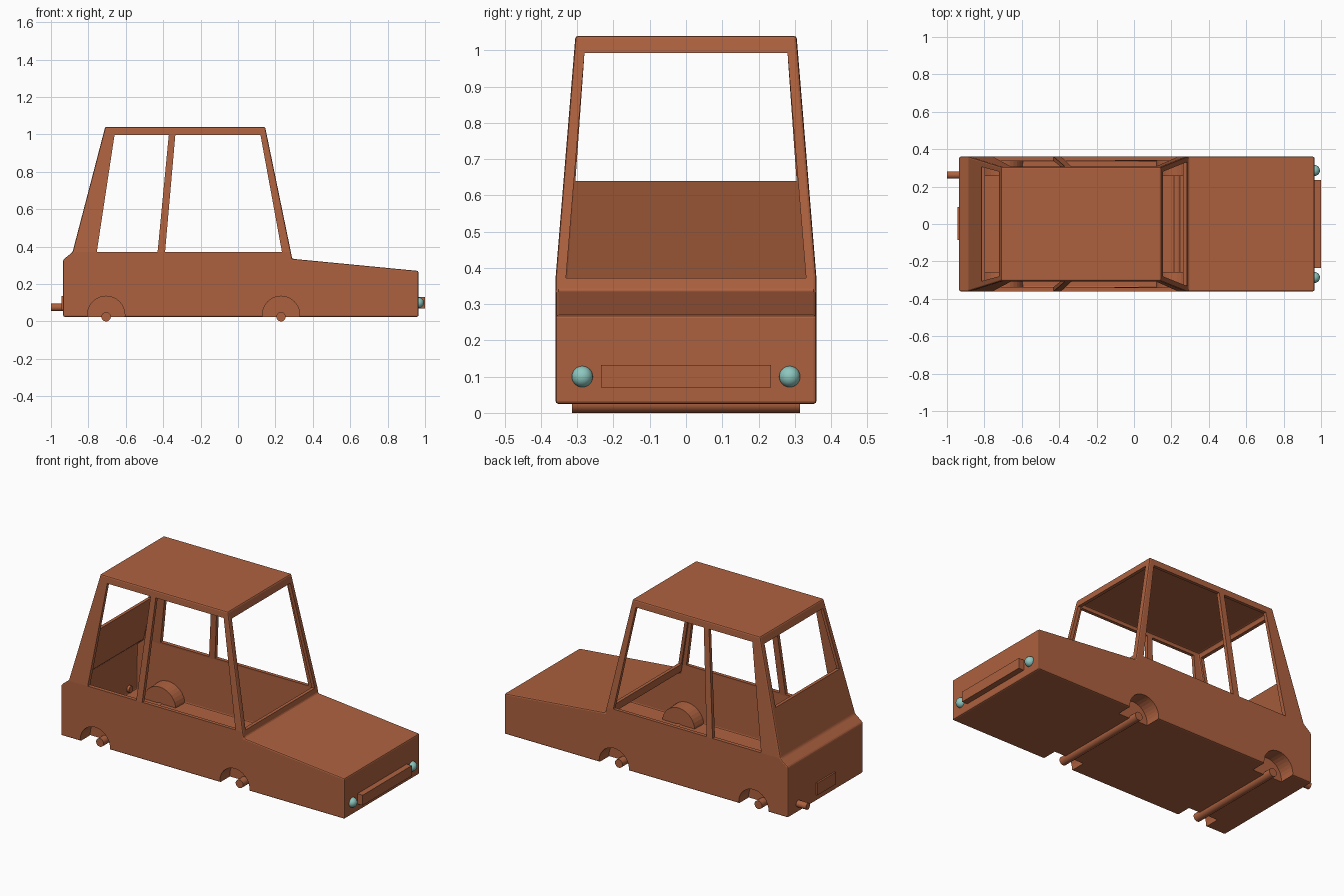
import bpy, bmesh, math
from mathutils import Vector

if "Cube" in bpy.data.objects:
    bpy.data.objects.remove(bpy.data.objects["Cube"])


def material(name, color):
    m = bpy.data.materials.new(name)
    m.diffuse_color = color
    m.use_nodes = True
    m.node_tree.nodes["Principled BSDF"].inputs["Base Color"].default_value = m.diffuse_color
    return m


PAINT = material("brown", (0.42, 0.12, 0.05, 1))
GLASS = material("teal", (0.27, 0.57, 0.52, 1))


def finish(name, bm, mat=PAINT):
    bmesh.ops.recalc_face_normals(bm, faces=bm.faces)
    me = bpy.data.meshes.new(name)
    bm.to_mesh(me)
    bm.free()
    me.materials.append(mat)
    ob = bpy.data.objects.new(name, me)
    bpy.context.collection.objects.link(ob)
    return ob


def prism(name, loop, offset):
    """Extrude a closed 3D loop by an offset vector."""
    bm = bmesh.new()
    a = [bm.verts.new(p) for p in loop]
    b = [bm.verts.new(Vector(p) + Vector(offset)) for p in loop]
    bm.faces.new(a)
    bm.faces.new(b)
    for i in range(len(a)):
        j = (i + 1) % len(a)
        bm.faces.new((a[i], a[j], b[j], b[i]))
    return finish(name, bm)


def box(name, x, y, z):
    return prism(name, [(x[0], y[0], z[0]), (x[1], y[0], z[0]), (x[1], y[0], z[1]), (x[0], y[0], z[1])],
                 (0, y[1] - y[0], 0))


def rod(name, loc, r, length, rot, segs=32):
    bpy.ops.mesh.primitive_cylinder_add(vertices=segs, radius=r, depth=length, location=loc, rotation=rot)
    ob = bpy.context.object
    ob.name = name
    ob.data.materials.append(PAINT)
    bpy.ops.object.shade_smooth_by_angle()
    return ob


# body shell: side profile with tapered cabin
BELT, ROOF = 0.37, 1.04
profile = [(-0.935, 0.025), (-0.935, 0.33), (-0.885, BELT), (-0.71, ROOF), (0.145, ROOF),
           (0.283, BELT), (0.29, 0.335), (0.965, 0.27), (0.965, 0.025)]


def half_width(z):
    return 0.36 - 0.055 * max(0, z - BELT) / (ROOF - BELT)


bm = bmesh.new()
sides = [[bm.verts.new((x, s * half_width(z), z)) for x, z in profile] for s in (-1, 1)]
for v in sides:
    bm.faces.new(v[2:6])
    bm.faces.new(v[:3] + v[5:])
for i in range(len(profile)):
    j = (i + 1) % len(profile)
    bm.faces.new((sides[0][i], sides[0][j], sides[1][j], sides[1][i]))
body = finish("car_body", bm)
sol = body.modifiers.new("wall", 'SOLIDIFY')
sol.thickness, sol.offset = 0.02, -1
sol.use_even_offset = True
bev = body.modifiers.new("soft_edges", 'BEVEL')
bev.width, bev.segments = 0.008, 2

# window openings
cutters = []
side_windows = [[(-0.755, 0.371), (-0.43, 0.371), (-0.37, 0.998), (-0.66, 0.998)],
                [(-0.39, 0.371), (0.235, 0.371), (0.12, 0.998), (-0.335, 0.998)]]
for w in side_windows:
    cutters.append(prism("window_cutter", [(x, -0.6, z) for x, z in w], (0, 1.2, 0)))
for x, dx, z0, w0 in ((0.08, 0.4, 0.372, 0.331), (-1.1, 0.5, 0.64, 0.305)):
    cutters.append(prism("screen_cutter", [(x, -w0, z0), (x, w0, z0), (x, 0.28, 0.993), (x, -0.28, 0.993)],
                         (dx, 0, 0)))

# wheel arches, their inner wells, and axles
WZ, WR = 0.035, 0.1
for label, x in (("rear", -0.705), ("front", 0.23)):
    for s in (-1, 1):
        cutters.append(rod("arch_cutter", (x, s * 0.385, WZ), WR, 0.24, (math.pi / 2, 0, 0)))
        arc = [(x + WR, 0.027)]
        arc += [(x + WR * math.cos(math.pi * k / 16), WZ + WR * math.sin(math.pi * k / 16)) for k in range(17)]
        arc += [(x - WR, 0.027)]
        bm = bmesh.new()
        inner = [bm.verts.new((px, s * 0.265, pz)) for px, pz in arc]
        outer = [bm.verts.new((px, s * 0.345, pz)) for px, pz in arc]
        bm.faces.new(inner)
        for k in range(len(arc) - 1):
            bm.faces.new((inner[k], inner[k + 1], outer[k + 1], outer[k]))
        well = finish(f"{label}_wheel_well_{'left' if s > 0 else 'right'}", bm)
        m = well.modifiers.new("wall", 'SOLIDIFY')
        m.thickness, m.offset = 0.012, 1
    rod(f"{label}_axle", (x, 0, 0.025), 0.025, 0.63, (math.pi / 2, 0, 0))

# cut the body, then discard the cutters
bpy.context.view_layer.update()
for c in cutters:
    c.hide_render = True
    b = body.modifiers.new("cut", 'BOOLEAN')
    b.operation, b.solver, b.object = 'DIFFERENCE', 'EXACT', c
bpy.ops.object.select_all(action='DESELECT')
bpy.context.view_layer.objects.active = body
body.select_set(True)
for m in list(body.modifiers):
    bpy.ops.object.modifier_apply(modifier=m.name)
for c in cutters:
    bpy.data.objects.remove(c)

# grille, rear plate, exhaust
box("front_grille", (0.955, 1.0), (-0.235, 0.235), (0.07, 0.132))
box("rear_plate", (-0.945, -0.925), (-0.085, 0.09), (0.062, 0.135))
rod("exhaust_pipe", (-0.95, 0.262, 0.075), 0.02, 0.1, (0, math.pi / 2, 0), 24)

# headlights
for s, side in ((-1, "right"), (1, "left")):
    bpy.ops.mesh.primitive_uv_sphere_add(segments=24, ring_count=16, radius=0.029, location=(0.965, s * 0.286, 0.1))
    lamp = bpy.context.object
    lamp.name = f"headlight_{side}"
    lamp.data.materials.append(GLASS)
    bpy.ops.object.shade_smooth()
